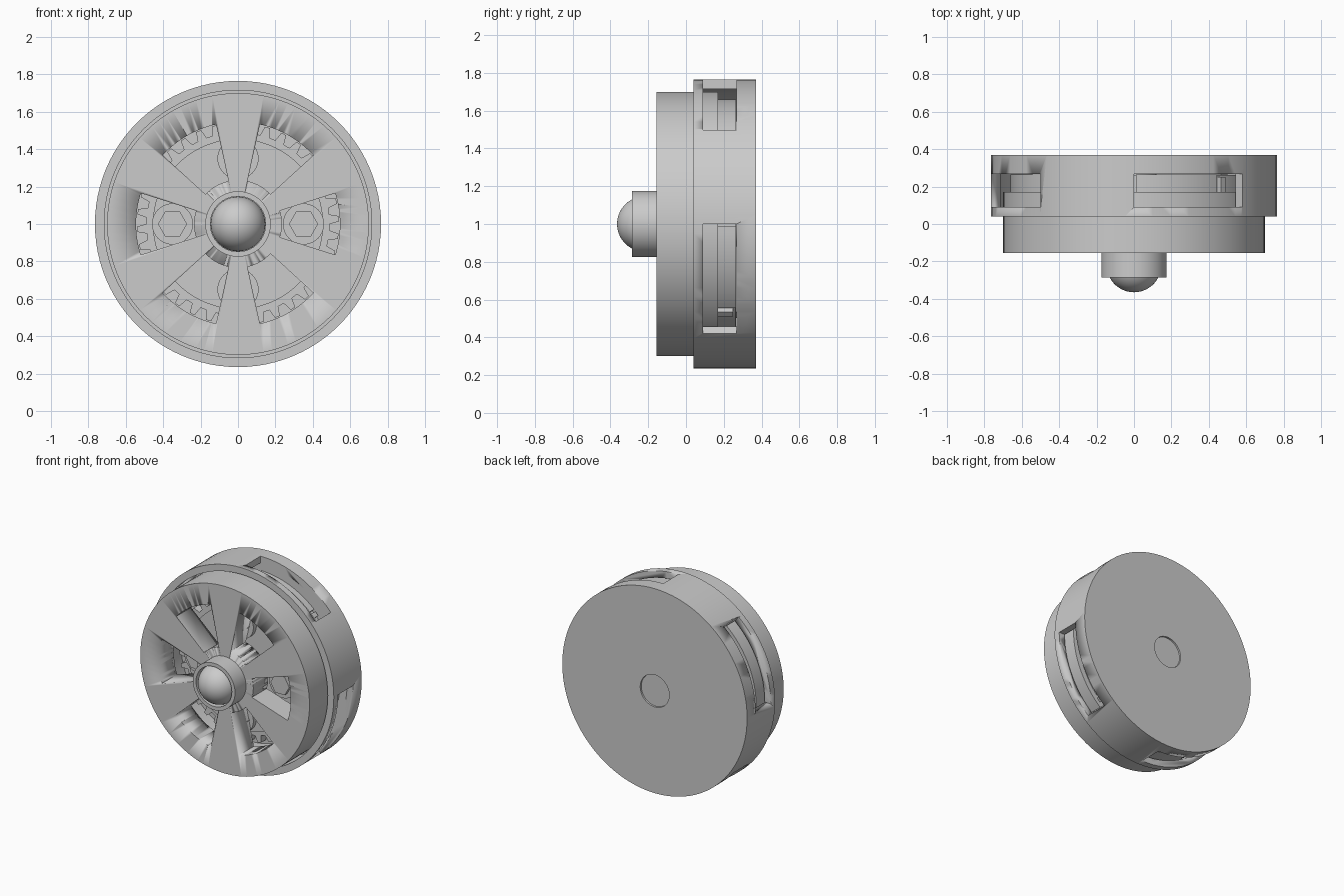
import bpy, bmesh, math
from mathutils import Vector

if "Cube" in bpy.data.objects:
    bpy.data.objects.remove(bpy.data.objects["Cube"])

CENTRE = Vector((0, 0, 1))
SEG = 96

steel = bpy.data.materials.new("plain_grey")
steel.use_nodes = True
steel.diffuse_color = (0.6, 0.6, 0.6, 1)
steel.node_tree.nodes["Principled BSDF"].inputs["Base Color"].default_value = steel.diffuse_color


def finish(bm, name):
    """Turn a bmesh into a named, smooth-by-angle object."""
    bmesh.ops.recalc_face_normals(bm, faces=bm.faces[:])
    mesh = bpy.data.meshes.new(name)
    bm.to_mesh(mesh)
    bm.free()
    ob = bpy.data.objects.new(name, mesh)
    bpy.context.collection.objects.link(ob)
    mesh.materials.append(steel)
    select(ob)
    bpy.ops.object.shade_smooth_by_angle(angle=math.radians(30))
    return ob


def select(ob):
    bpy.ops.object.select_all(action='DESELECT')
    ob.select_set(True)
    bpy.context.view_layer.objects.active = ob


def polar(r, deg, y=0):
    a = math.radians(deg)
    return CENTRE + Vector((r * math.cos(a), y, r * math.sin(a)))


def lathe(name, profile, closed=False):
    """Spin (radius, y) points about the axle."""
    bm = bmesh.new()
    verts = [bm.verts.new(CENTRE + Vector((r, y, 0))) for r, y in profile]
    edges = [bm.edges.new(p) for p in zip(verts, verts[1:])]
    if closed:
        edges.append(bm.edges.new((verts[-1], verts[0])))
    bmesh.ops.spin(bm, geom=verts + edges, cent=CENTRE, axis=(0, 1, 0),
                   angle=math.tau, steps=SEG, use_duplicate=False)
    bmesh.ops.remove_doubles(bm, verts=bm.verts[:], dist=0.0001)
    return finish(bm, name)


def prism(name, outline, y0, y1):
    """Extrude an outline in the wheel plane from y0 to y1."""
    bm = bmesh.new()
    face = bm.faces.new([bm.verts.new(p + Vector((0, y0, 0))) for p in outline])
    ext = bmesh.ops.extrude_face_region(bm, geom=[face])
    moved = [v for v in ext["geom"] if isinstance(v, bmesh.types.BMVert)]
    bmesh.ops.translate(bm, verts=moved, vec=(0, y1 - y0, 0))
    return finish(bm, name)


def sector(r0, r1, a0, a1, n=16):
    steps = [a0 + (a1 - a0) * i / n for i in range(n + 1)]
    return [polar(r1, a) for a in steps] + [polar(r0, a) for a in reversed(steps)]


def cut(target, cutter):
    cutter.hide_render = True
    mod = target.modifiers.new("cut", 'BOOLEAN')
    mod.operation = 'DIFFERENCE'
    mod.solver = 'EXACT'
    mod.object = cutter
    select(target)
    # keep the cut ahead of the smoothing modifier, if there is one
    bpy.ops.object.modifier_move_to_index(modifier=mod.name, index=0)
    bpy.ops.object.modifier_apply(modifier=mod.name)
    bpy.data.objects.remove(cutter)


# Rear housing: a cup with a shallow axle hole in its back
housing = lathe("housing", [(0.765, 0.04), (0.765, 0.37), (0.12, 0.37), (0.12, 0.358),
                            (0.12, 0.27), (0.715, 0.27), (0.715, 0.04)], closed=True)
for k in range(4):
    cut(housing, prism("slot_cutter", sector(0.62, 0.85, 40.7 + 90 * k, 90 + 90 * k), 0.09, 0.268))

# Front cap with six windows and a deep rim
cap = lathe("front_cap", [(0, -0.155), (0.70, -0.155), (0.70, 0.17), (0.57, 0.17),
                          (0.57, 0.02), (0, 0.02)])
for k in range(6):
    cut(cap, prism("window_cutter", sector(0.235, 0.545, 60 * k - 17.6, 60 * k + 17.6), -0.3, 0.1))

# Hub collar, domed axle end and axle
lathe("hub_collar", [(0.175, -0.15), (0.175, -0.285), (0.148, -0.285), (0.148, -0.15)], closed=True)
arc = [math.radians(6 * i) for i in range(16)]
lathe("axle_dome", [(0.146 * math.sin(a), -0.219 - 0.146 * math.cos(a)) for a in arc]
      + [(0.146, -0.15)])
lathe("axle", [(0, 0.0), (0.119, 0.0), (0.119, 0.358), (0, 0.358)])

# Toothed wheel and its raised face plate
TEETH = 36
gear = []
for t in range(TEETH):
    for r, f in ((0.49, 0.0), (0.54, 0.15), (0.54, 0.45), (0.49, 0.6)):
        gear.append(polar(r, (t + f) * 360 / TEETH))
prism("toothed_wheel", gear, 0.08, 0.17)
lathe("face_plate", [(0, 0.06), (0.455, 0.06), (0.455, 0.10), (0, 0.10)])
lathe("back_plate", [(0, 0.14), (0.64, 0.14), (0.64, 0.262), (0, 0.262)])

for k in range(4):
    turn = 90 * k
    # Bolts on the face plate
    hub = polar(0.35, turn)
    washer = [hub + polar(0.11, 360 * i / 32) - CENTRE for i in range(32)]
    prism("bolt_washer", washer, 0.025, 0.07)
    hexagon = [hub + polar(0.078, 60 * i) - CENTRE for i in range(6)]
    prism("bolt_head", hexagon, -0.005, 0.03)
    # Curved shoe and stop block behind each slot
    prism("shoe", sector(0.60, 0.66, 47.6 + turn, 89 + turn), 0.17, 0.264)
    prism("stop_block", sector(0.60, 0.67, 43 + turn, 46 + turn, 3), 0.17, 0.25)
